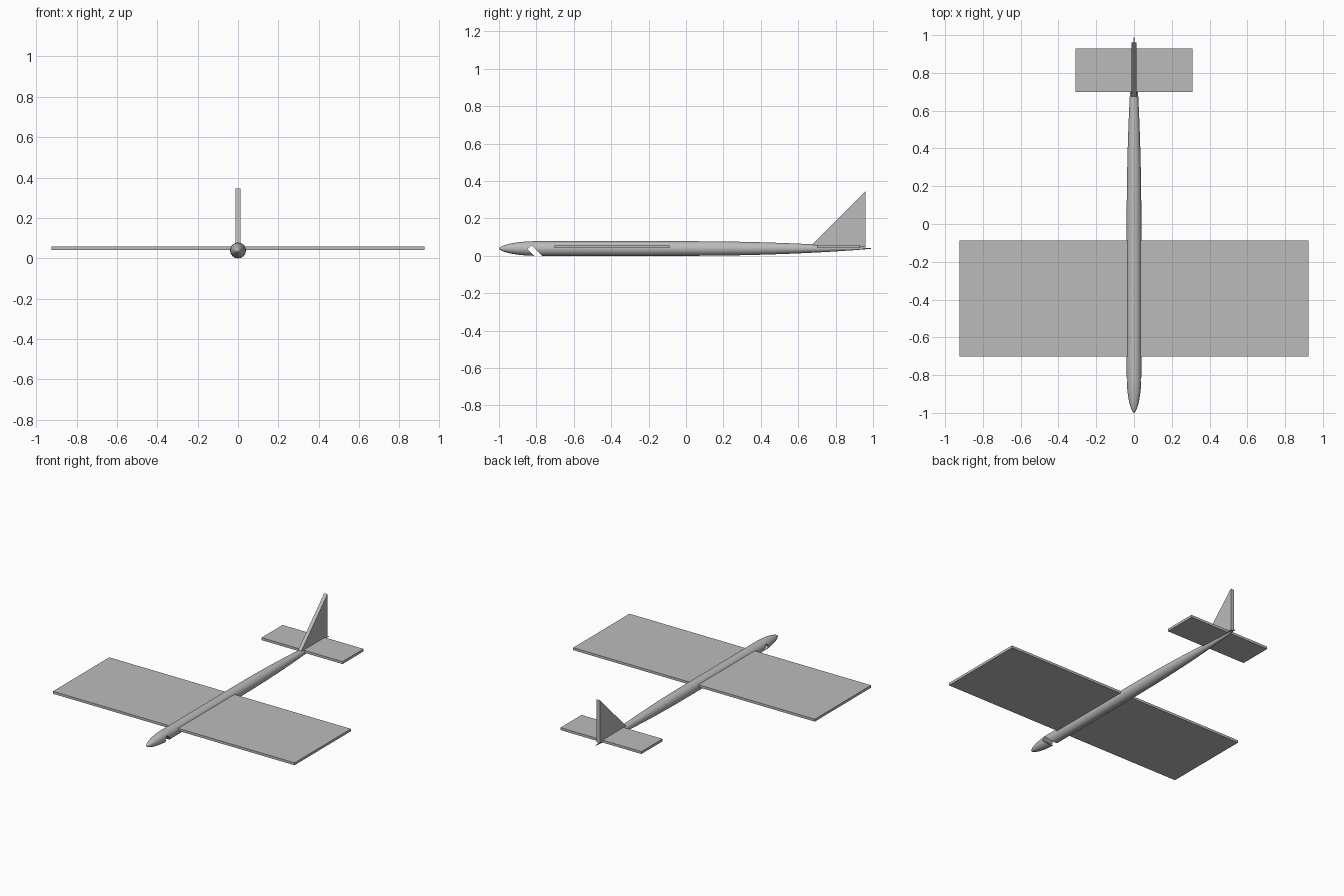
import bpy
import bmesh
import math
from mathutils import Matrix, Vector

cube = bpy.data.objects.get("Cube")
if cube:
    bpy.data.objects.remove(cube, do_unlink=True)

grey = bpy.data.materials.new("plain grey")
grey.use_nodes = True
grey.diffuse_color = (0.5, 0.5, 0.5, 1)
grey.node_tree.nodes["Principled BSDF"].inputs["Base Color"].default_value = (0.5, 0.5, 0.5, 1)

RADIUS = 0.039


def finish(name, bm):
    bmesh.ops.recalc_face_normals(bm, faces=bm.faces)
    mesh = bpy.data.meshes.new(name)
    bm.to_mesh(mesh)
    bm.free()
    mesh.materials.append(grey)
    obj = bpy.data.objects.new(name, mesh)
    bpy.context.collection.objects.link(obj)
    return obj


def box(name, size, centre, tilt=0):
    bm = bmesh.new()
    matrix = (Matrix.Translation(centre) @ Matrix.Rotation(tilt, 4, 'X')
              @ Matrix.Diagonal((*size, 1)))
    bmesh.ops.create_cube(bm, size=1, matrix=matrix)
    return finish(name, bm)


def body_profile():
    """Rounded nose, straight middle and long tapering tail."""
    steps = 16
    nose, tail = [], []
    for i in range(steps + 1):
        t = math.sin(i / steps * math.pi / 2)
        r = RADIUS * max(0, 1 - t * t)
        nose.append((-0.8 - 0.2 * t, RADIUS * max(0, 1 - t * t) ** 0.6))
        tail.append((t, RADIUS * max(0, 1 - t * t) ** 0.9))
    return nose[::-1] + tail


# Fuselage: profile spun around the long axis
bm = bmesh.new()
verts = [bm.verts.new((0, y, RADIUS + r)) for y, r in body_profile()]
edges = [bm.edges.new(pair) for pair in zip(verts, verts[1:])]
bmesh.ops.spin(bm, geom=verts + edges, cent=(0, 0, RADIUS), axis=(0, 1, 0),
               angle=math.tau, steps=32)
bmesh.ops.remove_doubles(bm, verts=bm.verts, dist=0.00005)
fuselage = finish("fuselage", bm)

# Slanted tow-hook notch under the nose
cutter = box("notch_cutter", (0.2, 0.14, 0.03), (0, -0.7875, -0.0035), -math.pi / 4)
cutter.hide_render = True
notch = fuselage.modifiers.new("notch", 'BOOLEAN')
notch.operation = 'DIFFERENCE'
notch.solver = 'EXACT'
notch.object = cutter
bpy.context.view_layer.objects.active = fuselage
fuselage.select_set(True)
bpy.ops.object.modifier_apply(modifier=notch.name)
bpy.data.objects.remove(cutter, do_unlink=True)
bpy.ops.object.shade_smooth_by_angle(angle=math.radians(30))

# Flat slab wing and tailplane
box("wing", (1.85, 0.615, 0.017), (0, -0.395, 0.049))
box("tailplane", (0.62, 0.23, 0.017), (0, 0.815, 0.049))

# Triangular fin
bm = bmesh.new()
corners = [(0.663, 0.048), (0.96, 0.048), (0.96, 0.345)]
side = bm.faces.new([bm.verts.new((-0.0125, y, z)) for y, z in corners])
new = bmesh.ops.extrude_face_region(bm, geom=[side])["geom"]
bmesh.ops.translate(bm, vec=Vector((0.025, 0, 0)),
                    verts=[v for v in new if isinstance(v, bmesh.types.BMVert)])
finish("fin", bm)
